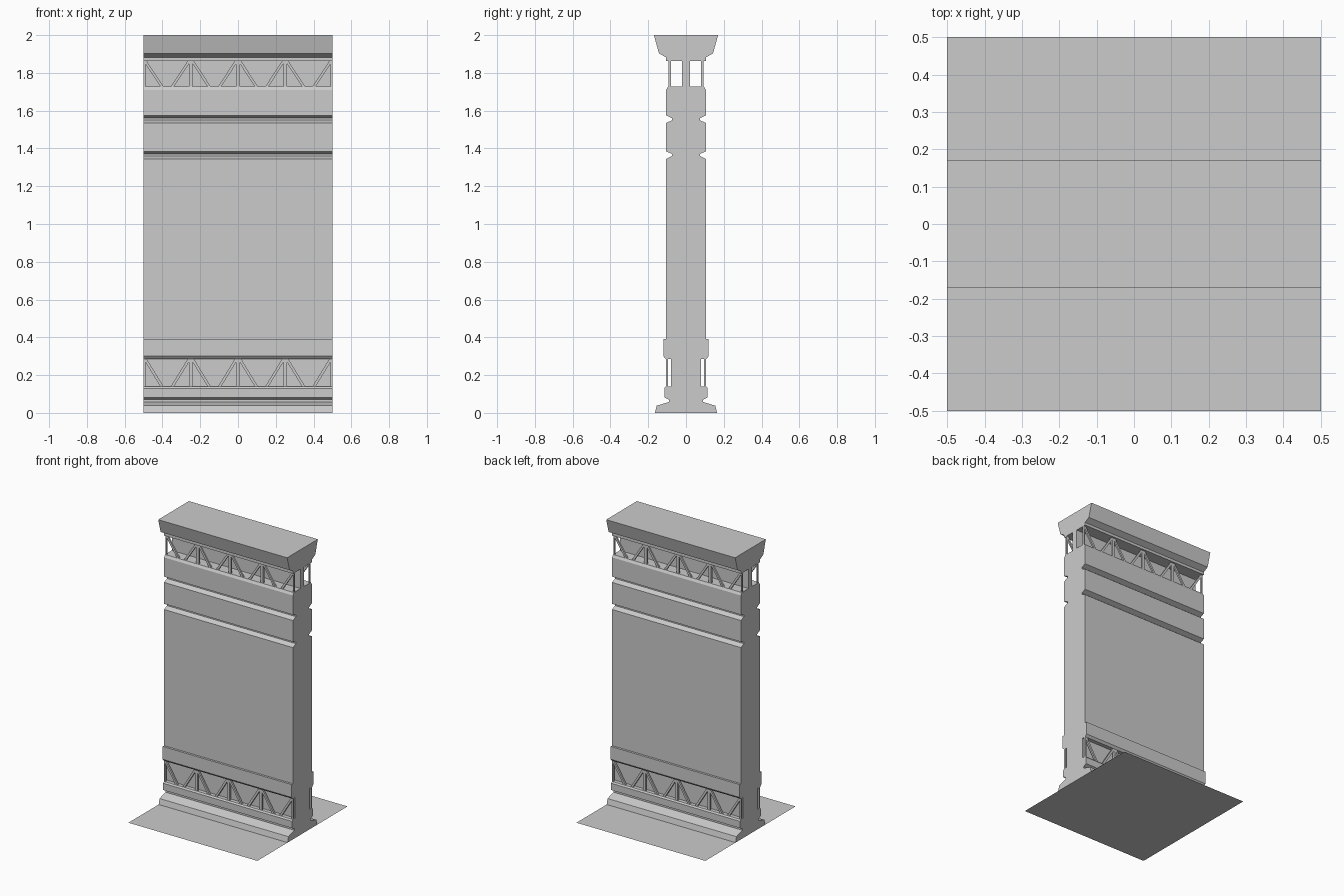
import bpy, bmesh

if "Cube" in bpy.data.objects:
    bpy.data.objects.remove(bpy.data.objects["Cube"])


def make_object(name, bm):
    bmesh.ops.recalc_face_normals(bm, faces=bm.faces)
    mesh = bpy.data.meshes.new(name)
    bm.to_mesh(mesh)
    bm.free()
    obj = bpy.data.objects.new(name, mesh)
    bpy.context.collection.objects.link(obj)
    return obj


def prism(bm, points, offset):
    """Extrude a closed outline along an offset vector."""
    face = bm.faces.new([bm.verts.new(p) for p in points])
    ext = bmesh.ops.extrude_face_region(bm, geom=[face], use_keep_orig=True)
    verts = [g for g in ext["geom"] if isinstance(g, bmesh.types.BMVert)]
    bmesh.ops.translate(bm, verts=verts, vec=offset)


# Wall body: half profile (half depth, height), mirrored front to back
half = [
    (0.165, 0.0), (0.155, 0.038), (0.09, 0.058), (0.09, 0.07), (0.115, 0.082),
    (0.115, 0.13), (0.107, 0.14), (0.08, 0.14), (0.08, 0.285), (0.107, 0.285),
    (0.12, 0.30), (0.12, 0.39), (0.105, 0.39),
    (0.105, 1.345), (0.073, 1.36), (0.073, 1.37), (0.105, 1.385),
    (0.105, 1.535), (0.073, 1.55), (0.073, 1.56), (0.105, 1.575),
    (0.105, 1.71), (0.095, 1.727), (0.02, 1.727), (0.02, 1.863),
    (0.105, 1.863), (0.105, 1.882), (0.143, 1.903), (0.17, 2.0),
]
outline = [(-0.5, y, z) for y, z in half] + [(-0.5, -y, z) for y, z in reversed(half)]
bm = bmesh.new()
prism(bm, outline, (1, 0, 0))
# The floor panel closes the underside
bottom = [f for f in bm.faces if all(abs(v.co.z) < 1e-5 for v in f.verts)]
bmesh.ops.delete(bm, geom=bottom, context="FACES_ONLY")
make_object("wall_body", bm)


# Lattice strips: posts and V-shaped braces in four bays
def lattice(name, z0, z1, y_in, y_out, side):
    bm = bmesh.new()
    y, d = side * y_in, (0, side * (y_out - y_in), 0)

    def bar(bottom, top):
        prism(bm, [(bottom[0], y, z0), (bottom[1], y, z0),
                   (top[1], y, z1), (top[0], y, z1)], d)

    for i in range(5):
        x = -0.5 + 0.25 * i
        span = (max(x - 0.01, -0.5), min(x + 0.01, 0.5))
        bar(span, span)
    for i in range(4):
        c = -0.375 + 0.25 * i
        for s in (-1, 1):
            bar((c + s * 0.036, c + s * 0.019), (c + s * 0.125, c + s * 0.108))
    make_object(name, bm)


for side, label in ((-1, "front"), (1, "back")):
    lattice("lower_lattice_" + label, 0.14, 0.285, 0.094, 0.107, side)
    lattice("upper_lattice_" + label, 1.727, 1.863, 0.08, 0.092, side)

# Floor panel
bm = bmesh.new()
bmesh.ops.create_grid(bm, x_segments=1, y_segments=1, size=0.5)
make_object("floor_panel", bm)
